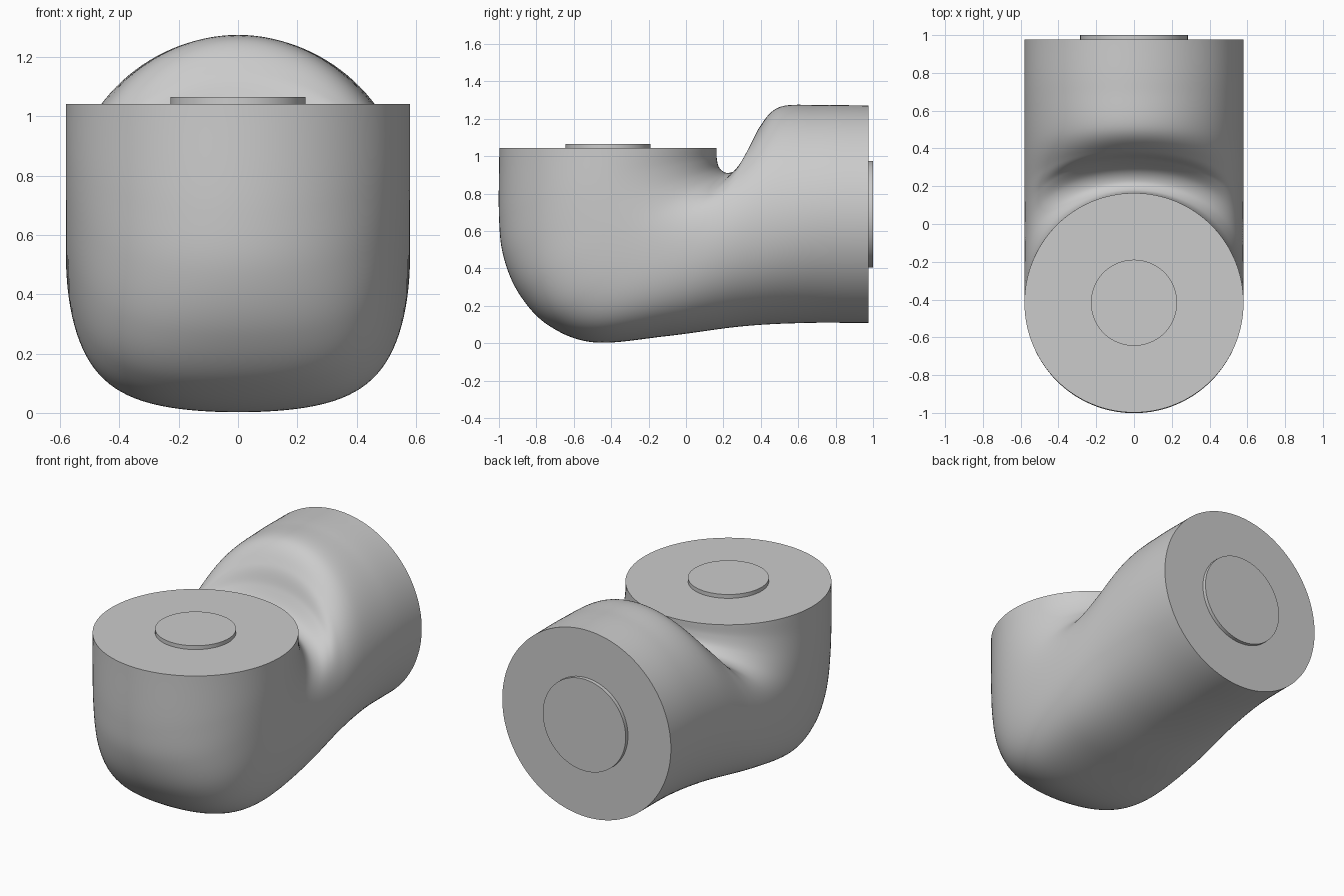
import bpy, bmesh, math
from mathutils import Vector, Matrix

if "Cube" in bpy.data.objects:
    bpy.data.objects.remove(bpy.data.objects["Cube"])

R = 0.58          # pipe radius
SEG, STEPS = 128, 10

# Side profiles (y, z) running from the top opening to the back opening
OUTER = [(-.998, 1.042), (-1, .68), (-.975, .46), (-.89, .26), (-.735, .095),
         (-.49, .004), (-.1, .038), (.3, .09), (.64, .108), (.977, .108)]
SIDE = [(-.417, 1.042), (-.41, .87), (-.37, .73), (-.3, .62), (-.19, .55),
        (-.05, .52), (.13, .54), (.4, .63), (.7, .68), (.977, .689)]
INNER = [(.164, 1.042), (.165, .985), (.18, .935), (.225, .91), (.285, .94),
         (.34, 1.03), (.39, 1.15), (.5, 1.262), (.72, 1.273), (.977, 1.27)]


def smooth_path(points):
    """Catmull-Rom interpolation through the profile points."""
    p = [Vector(q) for q in points]
    p = [2 * p[0] - p[1]] + p + [2 * p[-1] - p[-2]]
    out = []
    for i in range(1, len(p) - 2):
        a, b, c, d = p[i - 1:i + 3]
        for k in range(STEPS):
            t = k / STEPS
            out.append(.5 * (2 * b + (c - a) * t + (2 * a - 5 * b + 4 * c - d) * t * t
                             + (3 * b - a - 3 * c + d) * t ** 3))
    return out + [p[-2]]


def finish(name, bm):
    bmesh.ops.recalc_face_normals(bm, faces=bm.faces)
    mesh = bpy.data.meshes.new(name)
    bm.to_mesh(mesh)
    bm.free()
    ob = bpy.data.objects.new(name, mesh)
    bpy.context.collection.objects.link(ob)
    bpy.ops.object.select_all(action='DESELECT')
    ob.select_set(True)
    bpy.context.view_layer.objects.active = ob
    bpy.ops.object.shade_smooth_by_angle(angle=math.radians(40))
    return ob


# Elbow body: loft blended around the section from the three profiles,
# with the outside of the bend squared off and the inside valley deepened
bm = bmesh.new()
rings = []
paths = list(zip(smooth_path(OUTER), smooth_path(SIDE), smooth_path(INNER)))
for i, (outer, side, inner) in enumerate(paths):
    bump = math.sin(math.pi * i / (len(paths) - 1)) ** 3
    ring = []
    for j in range(SEG):
        t = 2 * math.pi * j / SEG
        c = math.cos(t)
        x = R * math.sin(t + .12 * bump * math.sin(2 * t))
        c += (.27 if c > 0 else -.15) * bump * c * abs(c) ** .5 * (1 - c * c)
        q = side + c * (outer - inner) / 2 + c * c * ((outer + inner) / 2 - side)
        ring.append(bm.verts.new((x, q.x, q.y)))
    rings.append(ring)
for a, b in zip(rings, rings[1:]):
    for j in range(SEG):
        k = (j + 1) % SEG
        bm.faces.new((a[j], a[k], b[k], b[j]))
bm.faces.new(rings[0])
bm.faces.new(rings[-1])
finish("elbow_body", bm)


# Raised round bosses on both end faces
def boss(name, radius, height, matrix):
    bm = bmesh.new()
    bmesh.ops.create_cone(bm, cap_ends=True, segments=96, radius1=radius,
                          radius2=radius, depth=height, matrix=matrix)
    finish(name, bm)


boss("top_boss", .228, .045, Matrix.Translation((0, -.417, 1.0435)))
boss("back_boss", .285, .045,
     Matrix.Translation((0, .9775, .689)) @ Matrix.Rotation(math.pi / 2, 4, 'X'))
